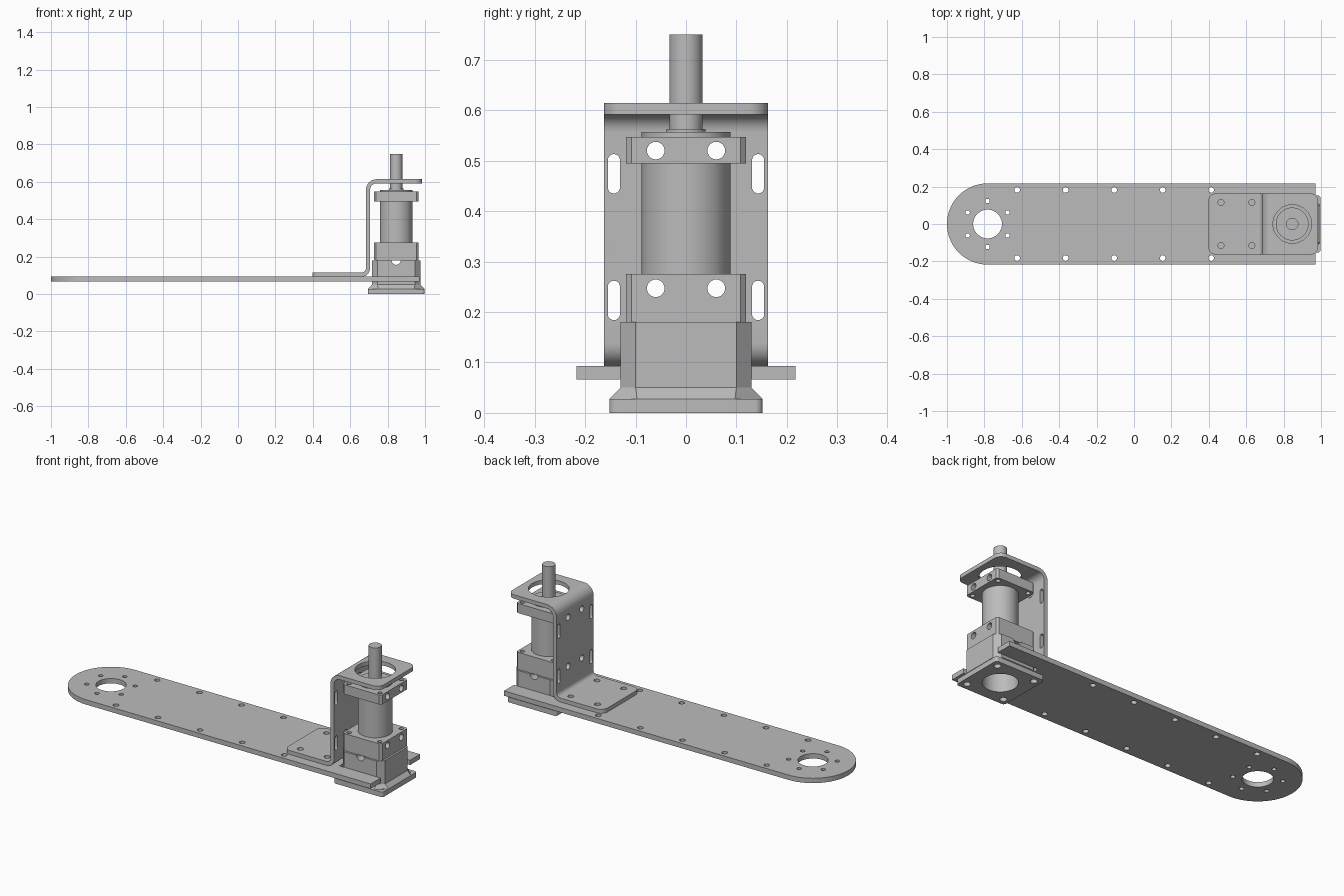
import bpy, bmesh, math
from mathutils import Matrix, Vector

if "Cube" in bpy.data.objects:
    bpy.data.objects.remove(bpy.data.objects["Cube"])

MX = 0.846          # motor axis position along x

grey = bpy.data.materials.new("plain_grey")
grey.diffuse_color = (0.5, 0.5, 0.5, 1)
grey.use_nodes = True
grey.node_tree.nodes["Principled BSDF"].inputs["Base Color"].default_value = grey.diffuse_color


def arc(cx, cy, r, a0, a1, n=8):
    return [(cx + r * math.cos(math.radians(a0 + (a1 - a0) * i / n)),
             cy + r * math.sin(math.radians(a0 + (a1 - a0) * i / n))) for i in range(n + 1)]


def circle(cx, cy, r, n=32):
    return arc(cx, cy, r, 0, 360, n)[:-1]


def rounded(cx, cy, hx, hy, r, n=8):
    pts = []
    for sx, sy, a in ((1, 1, 0), (-1, 1, 90), (-1, -1, 180), (1, -1, 270)):
        pts += arc(cx + sx * (hx - r), cy + sy * (hy - r), r, a, a + 90, n)
    return pts


def chamfered(h, c):
    return [(MX + x, y) for x, y in ((h, -h + c), (h, h - c), (h - c, h), (-h + c, h),
                                     (-h, h - c), (-h, -h + c), (-h + c, -h), (h - c, -h))]


# Maps from (u, v, depth) to world, all right handed
AXES = {"z": lambda u, v, d: (u, v, d),
        "x": lambda u, v, d: (d, u, v),
        "y": lambda u, v, d: (u, -d, v)}


def loft(bm, layers, axis="z"):
    """Stack outlines [(outline, depth), ...] into a closed solid."""
    rings = [[bm.verts.new(AXES[axis](u, v, d)) for u, v in pts] for pts, d in layers]
    n = len(rings[0])
    for a, b in zip(rings, rings[1:]):
        for i in range(n):
            j = (i + 1) % n
            bm.faces.new((a[i], a[j], b[j], b[i]))
    bm.faces.new(rings[0][::-1])
    bm.faces.new(rings[-1])


def make(name, solids):
    bm = bmesh.new()
    for layers, axis in solids:
        loft(bm, layers, axis)
    bmesh.ops.recalc_face_normals(bm, faces=bm.faces)
    me = bpy.data.meshes.new(name)
    bm.to_mesh(me)
    bm.free()
    ob = bpy.data.objects.new(name, me)
    me.materials.append(grey)
    bpy.context.collection.objects.link(ob)
    return ob


def pr(pts, d0, d1, axis="z"):
    return ([(pts, d0), (pts, d1)], axis)


def cut(ob, solids, op="DIFFERENCE"):
    tool = make("cutter", solids)
    mod = ob.modifiers.new("cut", "BOOLEAN")
    mod.operation, mod.object, mod.solver = op, tool, "EXACT"
    bpy.context.view_layer.objects.active = ob
    bpy.ops.object.modifier_apply(modifier=mod.name)
    bpy.data.objects.remove(tool)


def corners(d, r, z0, z1):
    return [pr(circle(MX + sx * d, sy * d, r, 20), z0, z1) for sx in (-1, 1) for sy in (-1, 1)]


def bolts(z, x0, x1):
    return [pr(circle(s * 0.06, z, 0.0175, 24), x0, x1, "x") for s in (-1, 1)]


# Long arm plate with a round end, open slot for the motor and hole patterns
arm = make("arm_plate", [pr([(0.97, -0.217), (0.97, 0.217)]
                            + arc(-0.783, 0, 0.217, 90, 270, 40), 0.066, 0.093)])
holes = [pr(circle(-0.783, 0, 0.077, 48), 0, 0.2)]
for k in range(6):
    a = math.radians(30 + 60 * k)
    holes.append(pr(circle(-0.783 + 0.123 * math.cos(a), 0.123 * math.sin(a), 0.012, 16), 0, 0.2))
for i in range(5):
    for s in (-1, 1):
        holes.append(pr(circle(-0.625 + 0.2595 * i, s * 0.182, 0.015, 20), 0, 0.2))
holes.append(pr([(0.716, -0.13), (1.1, -0.13), (1.1, 0.13), (0.716, 0.13)], 0, 0.2))
cut(arm, holes)

# Bent sheet bracket: foot, upright wall and top shelf
x1 = 0.706
profile = ([(0.36, 0.093)] + arc(x1 - 0.045, 0.138, 0.045, -90, 0)
           + arc(x1 + 0.035, 0.557, 0.035, 180, 90) + [(1.05, 0.592), (1.05, 0.614)]
           + arc(x1 + 0.035, 0.557, 0.057, 90, 180)
           + arc(x1 - 0.045, 0.138, 0.023, 0, -90) + [(0.36, 0.115)])
bracket = make("bracket", [pr(profile, -0.25, 0.25, "y")])
cut(bracket, [pr(rounded(0.691, 0, 0.294, 0.163, 0.04), -0.1, 0.8)], "INTERSECT")
holes = [pr(circle(MX, 0, 0.103, 48), 0.58, 0.65)]
holes += bolts(0.52, 0.67, 0.73) + bolts(0.247, 0.67, 0.73)
for s in (-1, 1):
    holes += [pr(circle(x, s * 0.115, 0.016, 20), 0.05, 0.13) for x in (0.465, 0.63)]
    for z in (0.474, 0.223):
        holes.append(pr(rounded(s * 0.143, z, 0.012, 0.039, 0.0119), 0.67, 0.73, "x"))
cut(bracket, holes)

# Bearing block flaring into a square base flange
flange = rounded(MX, 0, 0.152, 0.152, 0.015, 6)
base = make("base_flange", [pr(flange, 0, 0.028)])
cut(base, [pr(circle(MX, 0, 0.088, 48), -0.1, 0.1)] + corners(0.115, 0.018, -0.1, 0.1))
block = make("bearing_block", [([(chamfered(0.152, 0.055), 0.028), (chamfered(0.13, 0.03), 0.05),
                                 (chamfered(0.13, 0.03), 0.18)], "z")])
cut(block, [pr(circle(MX, 0, 0.088, 48), -0.1, 0.3)])
cut(block, [pr(circle(MX, 0.18, 0.024, 24), -0.3, 0.3, "y")])

# Two clamps gripping the tube
for name, z0, z1, bolt_z in (("lower_clamp", 0.18, 0.275, 0.247), ("upper_clamp", 0.494, 0.547, 0.52)):
    clamp = make(name, [pr(chamfered(0.119, 0.011), z0, z1)])
    cut(clamp, [pr(circle(MX, 0, 0.0875, 48), 0, 0.8)])
    cut(clamp, corners(0.095, 0.012, 0, 0.8))
    cut(clamp, bolts(bolt_z, 0.6, 1.1))

# Hollow motor tube with clearance for the clamp bolts
tube = make("motor_tube", [pr(circle(MX, 0, 0.088, 64), 0.18, 0.557)])
cut(tube, [pr(circle(MX, 0, 0.08, 64), 0.1, 0.54)])
cut(tube, bolts(0.52, 0.6, 1.1) + bolts(0.247, 0.6, 1.1))

# Output shaft and its collar
make("collar", [pr(circle(MX, 0, 0.039, 40), 0.55, 0.563)])
make("shaft", [pr(circle(MX, 0, 0.033, 40), 0.545, 0.75)])

# Smooth round surfaces, keep edges sharp
bpy.ops.object.select_all(action="DESELECT")
for ob in bpy.context.collection.objects:
    ob.select_set(True)
    bpy.context.view_layer.objects.active = ob
bpy.ops.object.shade_smooth_by_angle(angle=math.radians(30))
